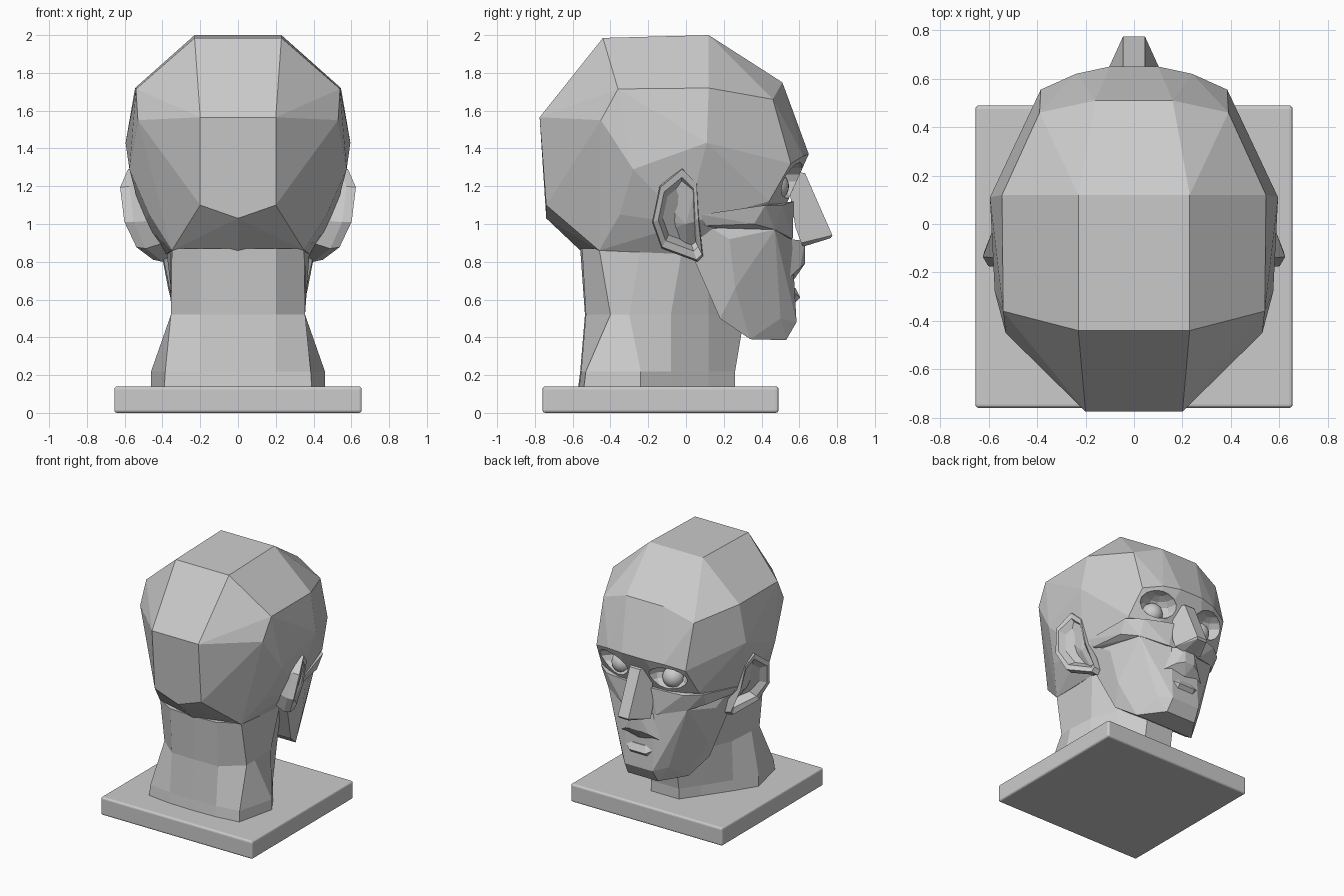
import bpy, bmesh
from mathutils import Vector

if "Cube" in bpy.data.objects:
    bpy.data.objects.remove(bpy.data.objects["Cube"])


def finish(name, bm):
    bmesh.ops.recalc_face_normals(bm, faces=bm.faces[:])
    me = bpy.data.meshes.new(name)
    bm.to_mesh(me)
    bm.free()
    ob = bpy.data.objects.new(name, me)
    bpy.context.collection.objects.link(ob)
    return ob


def hull(name, half):
    """Symmetric faceted block wrapped around points given for the +x half."""
    bm = bmesh.new()
    for x, y, z in sorted(set(half) | {(-x, y, z) for x, y, z in half if x}):
        bm.verts.new((x, y, z))
    r = bmesh.ops.convex_hull(bm, input=bm.verts[:])
    junk = {g for g in r["geom_interior"] + r["geom_unused"] if isinstance(g, bmesh.types.BMVert)}
    bmesh.ops.delete(bm, geom=list(junk), context='VERTS')
    bmesh.ops.dissolve_limit(bm, angle_limit=0.06, verts=bm.verts[:], edges=bm.edges[:])
    return finish(name, bm)


def loft(name, rings):
    bm = bmesh.new()
    loops = [[bm.verts.new(p) for p in ring] for ring in rings]
    for a, b in zip(loops, loops[1:]):
        for i in range(len(a)):
            j = (i + 1) % len(a)
            bm.faces.new((a[i], a[j], b[j], b[i]))
    bm.faces.new(loops[0])
    bm.faces.new(loops[-1])
    return finish(name, bm)


def ball(name, loc, scale, seg, rings):
    bpy.ops.mesh.primitive_uv_sphere_add(segments=seg, ring_count=rings, radius=1, location=loc)
    ob = bpy.context.object
    ob.name, ob.scale = name, scale
    return ob


# skull from crown down to brow, temples and nape
cranium = hull("cranium", [
    (.23, -.44, 1.985), (.23, .12, 2.0), (.54, -.36, 1.715), (.545, .12, 1.72),
    (.39, .46, 1.66), (.16, .51, 1.75), (.2, -.775, 1.565), (.53, -.45, 1.55),
    (.575, -.28, 1.29), (.595, .11, 1.43), (.2, -.74, 1.1), (0, -.74, 1.03),
    (.47, -.35, 1.05), (.35, -.46, .86), (.14, -.54, .88), (0, -.56, .86),
    (.1, .65, 1.37), (.24, .62, 1.36), (.385, .555, 1.32), (.42, .44, 1.12),
    (.2, .52, 1.08), (.5, 0, 1.0), (.38, 0, .84)])

# cheekbones
cheeks = hull("cheekbones", [
    (.1, .57, 1.12), (.33, .51, 1.1), (.44, .42, 1.1), (.5, .08, 1.05),
    (.47, .1, .99), (.43, .36, 1.0), (.34, .47, .97), (.14, .565, .92)])

# jaw and chin
hull("jaw", [
    (.43, .1, 1.0), (.42, .23, .92), (.37, .26, .66), (.33, .18, .5),
    (.26, .34, .39), (.13, .53, .385), (.12, .585, .48), (.2, .5, .5),
    (.2, .54, .77), (.34, .47, .97), (.12, .56, .93), (.4, .03, .84)])

# lips
hull("upper_lip", [
    (.04, .63, .91), (.04, .63, .79), (0, .575, .71), (.1, .605, .77),
    (.2, .53, .7), (.12, .55, .92), (.1, .45, .8)])
hull("lower_lip", [
    (.07, .605, .61), (.19, .52, .675), (.05, .58, .66), (.07, .56, .565), (.05, .45, .61)])

# nose
hull("nose", [
    (.045, .63, 1.27), (.045, .775, .94), (.04, .765, .925), (.12, .61, .9),
    (.12, .58, .98), (.08, .53, 1.28), (.05, .62, .88)])

# eye sockets carved from the skull and cheeks, with smooth eyeballs
for s in (-1, 1):
    cut = ball("socket_cutter", (s * .245, .6, 1.225), (.155, .16, .1), 12, 8)
    cut.hide_render = True
    cut.hide_set(True)
    for ob in (cranium, cheeks):
        m = ob.modifiers.new("socket", 'BOOLEAN')
        m.operation, m.solver, m.object = 'DIFFERENCE', 'EXACT', cut
    eye = ball("eyeball", (s * .22, .465, 1.2), (.08, .08, .08), 24, 16)
    for p in eye.data.polygons:
        p.use_smooth = True

# ears: outer rim, inner rim and sunken bowl
rim = [(-.02, 1.3), (-.14, 1.2), (-.18, 1.01), (-.13, .87), (.06, .8), (.09, .83), (.07, 1.02), (.06, 1.22)]


def ear_ring(s, k, out):
    cy, cz = -.03, 1.06
    ring = []
    for y, z in rim:
        lean = .555 - max(0, 1.12 - z) * .33 - y * .35
        ring.append((s * (lean + out), cy + (y - cy) * k, cz + (z - cz) * k))
    return ring


for s in (-1, 1):
    loft("ear", [ear_ring(s, .85, -.12), ear_ring(s, 1, -.03), ear_ring(s, .96, .02),
                 ear_ring(s, .78, .015), ear_ring(s, .62, -.035)])

# neck
sections = [
    (.14, [(0, -.57), (.2, -.565), (.39, -.54), (.46, -.24), (.36, -.08), (.22, .12), (.12, .26)]),
    (.22, [(0, -.56), (.2, -.555), (.385, -.53), (.46, -.24), (.35, -.08), (.22, .12), (.12, .26)]),
    (.52, [(0, -.535), (.2, -.53), (.355, -.4), (.355, -.3), (.34, -.08), (.26, .12), (.12, .31)]),
    (.87, [(0, -.56), (.2, -.55), (.35, -.46), (.36, -.24), (.38, -.02), (.3, .12), (.12, .3)])]
loft("neck", [[(x, y, z) for x, y in half] + [(-x, y, z) for x, y in half[:0:-1]]
              for z, half in sections])

# plinth
bpy.ops.mesh.primitive_cube_add(size=1, location=(0, -.135, .07))
base = bpy.context.object
base.name = "plinth"
base.scale = (1.31, 1.25, .14)
bpy.ops.object.transform_apply(location=False, rotation=False, scale=True)
bev = base.modifiers.new("soft_edges", 'BEVEL')
bev.width, bev.segments = .015, 3
bpy.context.view_layer.update()
